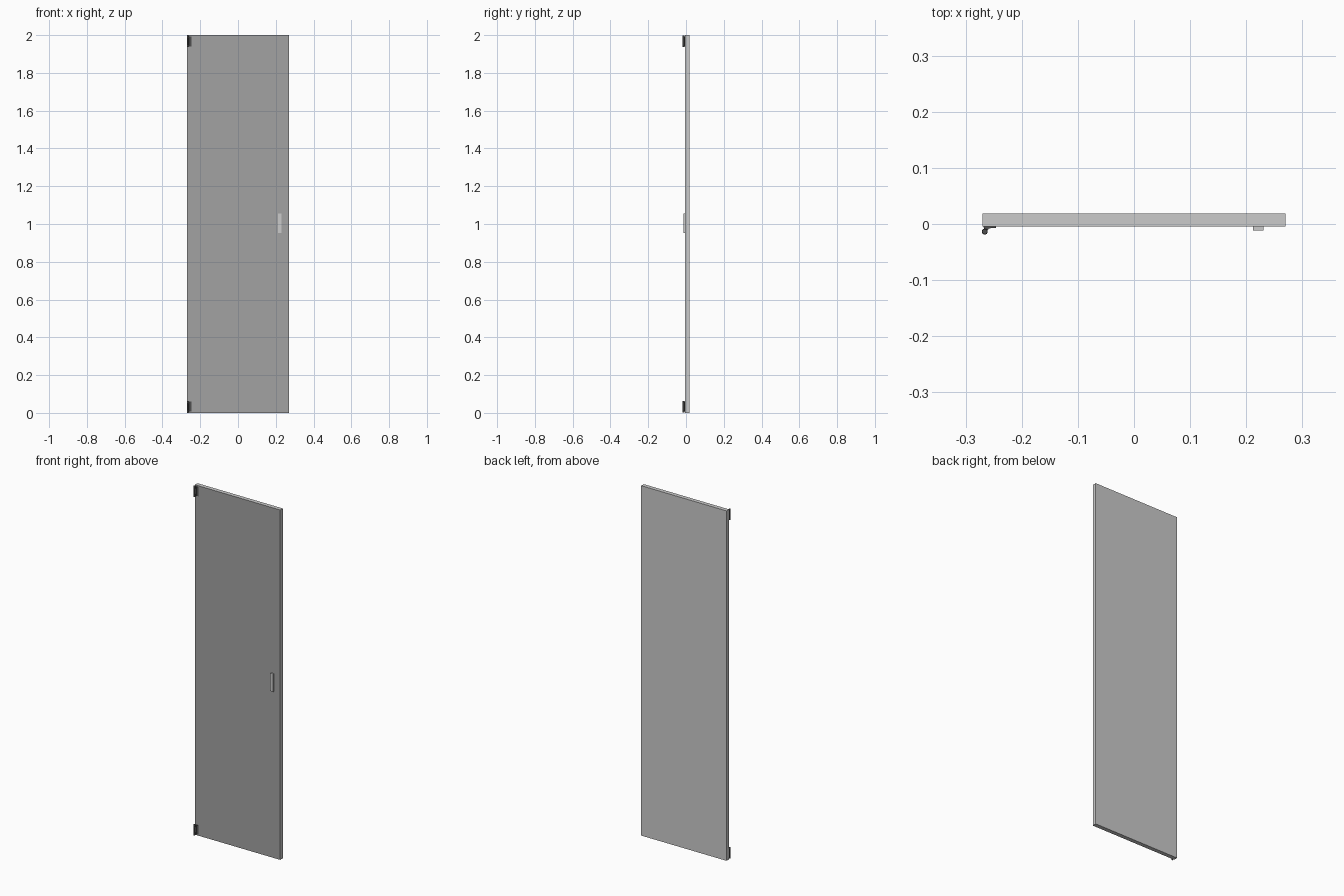
import bpy, bmesh, math

if "Cube" in bpy.data.objects:
    bpy.data.objects.remove(bpy.data.objects["Cube"])


def material(name, grey):
    m = bpy.data.materials.new(name)
    m.diffuse_color = (grey, grey, grey, 1)
    m.use_nodes = True
    m.node_tree.nodes["Principled BSDF"].inputs["Base Color"].default_value = m.diffuse_color
    return m


def make_object(name, bm, mat=None):
    bmesh.ops.recalc_face_normals(bm, faces=bm.faces)
    me = bpy.data.meshes.new(name)
    bm.to_mesh(me)
    bm.free()
    ob = bpy.data.objects.new(name, me)
    bpy.context.collection.objects.link(ob)
    if mat:
        me.materials.append(mat)
    return ob


def add_box(bm, lo, hi):
    vs = bmesh.ops.create_cube(bm, size=1)["verts"]
    for v in vs:
        for i in range(3):
            v.co[i] = lo[i] if v.co[i] < 0 else hi[i]


def add_prism(bm, outline, z0, z1):
    face = bm.faces.new([bm.verts.new((x, y, z0)) for x, y in outline])
    ext = bmesh.ops.extrude_face_region(bm, geom=[face], use_keep_orig=True)["geom"]
    for g in ext:
        if isinstance(g, bmesh.types.BMVert):
            g.co.z = z1


front_mat = material("door_front_grey", 0.36)
hinge_mat = material("hinge_dark", 0.08)

# Door slab, with a darker front face
bm = bmesh.new()
add_box(bm, (-0.27, -0.0045, 0), (0.27, 0.019, 2))
door = make_object("door_panel", bm)
door.data.materials.append(material("door_body_grey", 0.8))
door.data.materials.append(front_mat)
for p in door.data.polygons:
    p.material_index = 1 if p.normal.y < -0.9 else 0

# Handle block
bm = bmesh.new()
add_box(bm, (0.212, -0.012, 0.953), (0.231, -0.0045, 1.055))
make_object("handle", bm)

# Hinges: waisted barrel, and a bent leaf screwed to the door face
leaf = [(-0.266, -0.0155), (-0.2625, -0.0135), (-0.2585, -0.0078), (-0.246, -0.0068),
        (-0.246, -0.0044), (-0.268, -0.0044), (-0.2675, -0.009)]
barrel = [(-0.031, 0.0045), (-0.027, 0.0053), (-0.012, 0.0043),
          (0.012, 0.0043), (0.027, 0.0053), (0.031, 0.0045)]
SIDES = 16
for label, zc in (("lower", 0.033), ("upper", 1.967)):
    bm = bmesh.new()
    add_prism(bm, leaf, zc - 0.026, zc + 0.026)
    make_object(label + "_hinge_leaf", bm, hinge_mat)

    bm = bmesh.new()
    rings = [[bm.verts.new((-0.266 + r * math.cos(2 * math.pi * i / SIDES),
                            -0.0137 + r * math.sin(2 * math.pi * i / SIDES), zc + z))
              for i in range(SIDES)] for z, r in barrel]
    for a, b in zip(rings, rings[1:]):
        for i in range(SIDES):
            j = (i + 1) % SIDES
            bm.faces.new((a[i], a[j], b[j], b[i]))
    bm.faces.new(rings[0])
    bm.faces.new(rings[-1])
    ob = make_object(label + "_hinge_barrel", bm, hinge_mat)
    bpy.ops.object.select_all(action='DESELECT')
    ob.select_set(True)
    bpy.context.view_layer.objects.active = ob
    bpy.ops.object.shade_smooth_by_angle(angle=math.radians(30))
